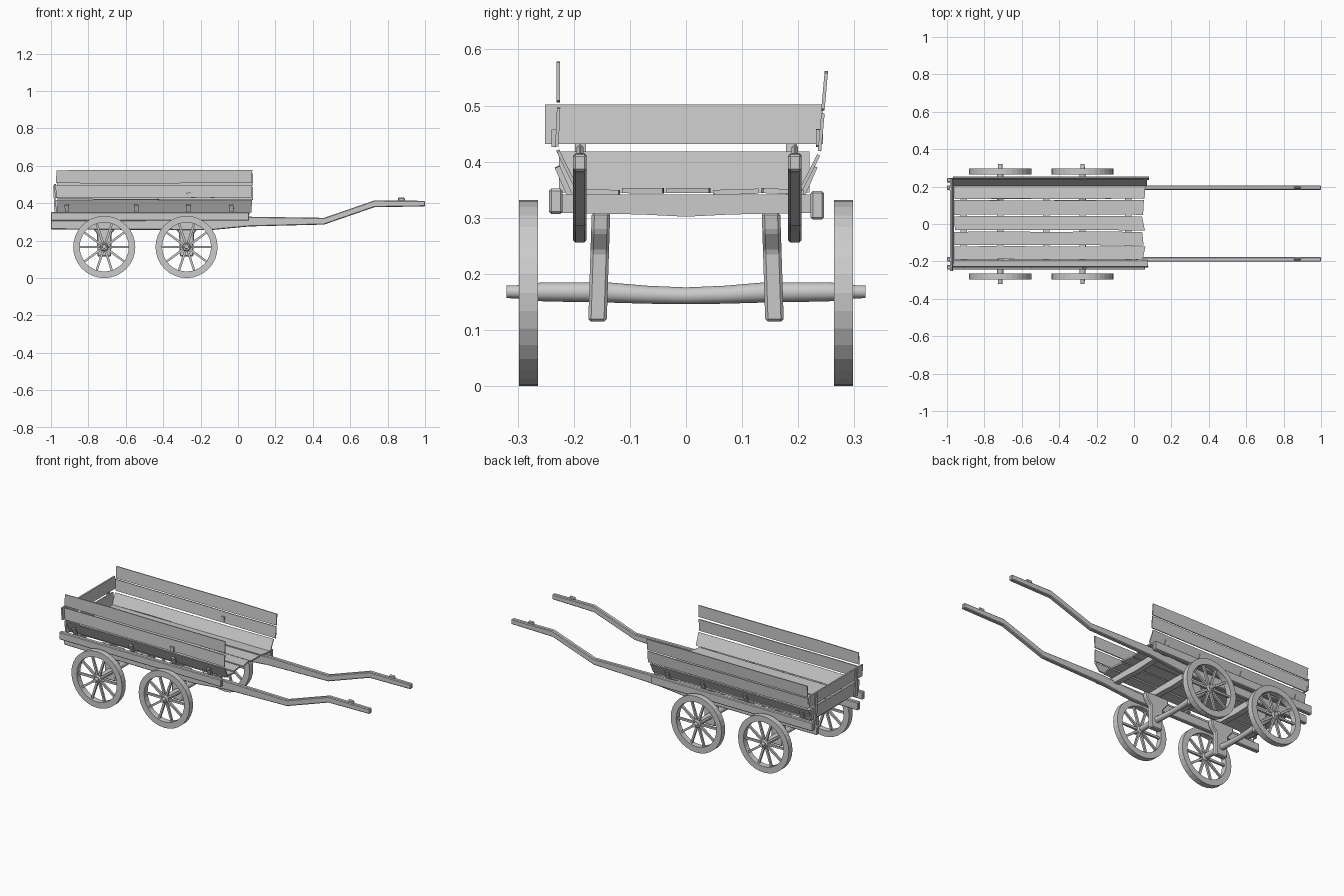
import bpy, bmesh, math, random
from mathutils import Vector, Matrix

if "Cube" in bpy.data.objects:
    bpy.data.objects.remove(bpy.data.objects["Cube"])

random.seed(4)


def finish(bm, name, bevel=0.0, smooth=False):
    bmesh.ops.recalc_face_normals(bm, faces=bm.faces)
    me = bpy.data.meshes.new(name)
    bm.to_mesh(me)
    bm.free()
    ob = bpy.data.objects.new(name, me)
    bpy.context.collection.objects.link(ob)
    if smooth:
        for p in me.polygons:
            p.use_smooth = len(p.vertices) == 4
    if bevel:
        m = ob.modifiers.new("bevel", 'BEVEL')
        m.width, m.segments = bevel, 1
    return ob


def loft(bm, rings, closed=False):
    """Skin a list of equally sized point rings; cap the ends unless closed."""
    vs = [[bm.verts.new(p) for p in r] for r in rings]
    n = len(vs[0])
    pairs = list(zip(vs, vs[1:] + vs[:1])) if closed else list(zip(vs, vs[1:]))
    for a, b in pairs:
        for i in range(n):
            j = (i + 1) % n
            bm.faces.new((a[i], a[j], b[j], b[i]))
    if not closed:
        bm.faces.new(vs[0])
        bm.faces.new(vs[-1])


def box(name, x0, x1, y0, y1, z0, z1, bevel=0.0):
    bm = bmesh.new()
    loft(bm, [[(x, y0, z0), (x, y1, z0), (x, y1, z1), (x, y0, z1)] for x in (x0, x1)])
    return finish(bm, name, bevel)


def board(name, a, b, thick, x0, x1, wear=0.005):
    """Plank along x whose cross-section runs from a to b in the yz plane."""
    a, b = Vector(a), Vector(b)
    d = (b - a).normalized()
    n = Vector((-d.y, d.x)) * thick / 2
    bm = bmesh.new()
    rings = []
    for i in range(5):
        x = x0 + (x1 - x0) * i / 4
        p = a + d * random.uniform(-0.002, 0.002)
        q = b + d * random.uniform(-0.002, 0.002)
        xa, xb = (x + (random.uniform(-wear, wear) if i in (0, 4) else 0) for _ in range(2))
        rings.append([(xa, *(p - n)), (xb, *(q - n)), (xb, *(q + n)), (xa, *(p + n))])
    loft(bm, rings)
    return finish(bm, name)


def turned(name, stations, x, sides=12):
    """Round bar along y from stations (y, centre z, radius)."""
    bm = bmesh.new()
    loft(bm, [[(x + r * math.cos(k * math.tau / sides), y, z + r * math.sin(k * math.tau / sides))
               for k in range(sides)] for y, z, r in stations])
    return finish(bm, name, smooth=True)


def side_profile(name, pts, y0, y1, lean=0.0, bevel=0.0):
    """Extrude an xz outline from y0 to y1; lean shifts y with depth."""
    bm = bmesh.new()
    top = max(p[1] for p in pts)
    loft(bm, [[(x, y + lean * (top - z), z) for x, z in pts] for y in (y0, y1)])
    return finish(bm, name, bevel)


def wheel(name, cx, cy, cz):
    R, r, half, seg, spokes = 0.166, 0.131, 0.0170, 32, 10
    bm = bmesh.new()
    section = [(R, -half), (R, half), (r, half), (r, -half)]
    loft(bm, [[(q * math.cos(t), y, q * math.sin(t)) for q, y in section]
              for t in (k * math.tau / seg for k in range(seg))], closed=True)
    for k in range(spokes):
        rot = Matrix.Rotation((k + 0.5) * math.tau / spokes, 4, 'Y')
        loft(bm, [[rot @ Vector((w * u, w * v, z)) for u, v in ((-1, -1), (1, -1), (1, 1), (-1, 1))]
                  for z, w in ((0.01, 0.0065), (0.134, 0.0055))])
    loft(bm, [[(q * math.cos(k * math.tau / 12), y, q * math.sin(k * math.tau / 12)) for k in range(12)]
              for y, q in ((-0.017, 0.018), (-0.01, 0.023), (0.01, 0.023), (0.017, 0.018))])
    ob = finish(bm, name)
    ob.location = (cx, cy, cz)


AXLES = {"rear": -0.715, "front": -0.275}
SIDES = {"near": -1, "far": 1}

# Wheels, axles and axle brackets
for label, ax in AXLES.items():
    half = [(0.32, 0.168, 0.011), (0.298, 0.168, 0.012), (0.285, 0.168, 0.015),
            (0.25, 0.168, 0.017), (0.14, 0.167, 0.018), (0.07, 0.163, 0.016)]
    turned(label + "_axle", [(-y, z, r) for y, z, r in half] + [(0, 0.161, 0.015)] + half[::-1], ax)
    for side, s in SIDES.items():
        wheel(f"{label}_{side}_wheel", ax, s * 0.281, 0.166)
        outline = [(-0.075, 0.31), (0.075, 0.31), (0.07, 0.275), (0.04, 0.24),
                   (0.036, 0.115), (-0.036, 0.115), (-0.04, 0.24), (-0.07, 0.275)]
        side_profile(f"{label}_{side}_axle_bracket", [(ax + x, z) for x, z in outline],
                     s * 0.135, s * 0.168, s * 0.032, 0.005)

# Long shafts that run under the bed and out to the handles
SHAFT = [(-1.0, 0.26, 0.308), (-0.15, 0.256, 0.312), (0.06, 0.276, 0.328), (0.46, 0.286, 0.322),
         (0.73, 0.379, 0.415), (1.0, 0.383, 0.413)]
outline = [(x, t) for x, b, t in SHAFT] + [(x, b) for x, b, t in SHAFT[::-1]]
for side, y in (("near", -0.189), ("far", 0.194)):
    side_profile(side + "_shaft", outline, y - 0.012, y + 0.012, bevel=0.004)
    box(side + "_handle_peg", 0.855, 0.892, y - 0.006, y + 0.006, 0.41, 0.431, 0.005)

# Outer rails and cross beams under the floor
box("near_rail", -1.0, 0.06, -0.244, -0.220, 0.307, 0.352, 0.004)
box("far_rail", -1.0, 0.06, 0.222, 0.246, 0.297, 0.348, 0.004)
for i, x in enumerate((-0.91, -0.715, -0.47, -0.275, -0.03)):
    bm = bmesh.new()
    loft(bm, [[(x - 0.017, y, b), (x + 0.017, y, b), (x + 0.017, y, 0.342), (x - 0.017, y, 0.342)]
              for y, b in ((-0.226, 0.309), (-0.08, 0.306), (0, 0.302), (0.08, 0.306), (0.226, 0.309))])
    finish(bm, f"cross_beam_{i + 1}")

# Floor planks
for i, (y0, y1) in enumerate(((-0.19, -0.119), (-0.114, -0.041), (-0.033, 0.042), (0.05, 0.128), (0.136, 0.208))):
    board(f"floor_plank_{i + 1}", (y0, 0.347 + random.uniform(-.002, .002)),
          (y1, 0.347 + random.uniform(-.002, .002)), 0.009, -0.965, 0.052, 0.01)

# Side boards, the near side standing straighter than the far side
NEAR = [((-0.195, 0.352), (-0.228, 0.419)), ((-0.230, 0.428), (-0.227, 0.497)), ((-0.228, 0.507), (-0.228, 0.577))]
FAR = [((0.206, 0.352), (0.236, 0.411)), ((0.238, 0.420), (0.244, 0.485)), ((0.244, 0.492), (0.250, 0.560))]
for side, boards in (("near", NEAR), ("far", FAR)):
    for i, (a, b) in enumerate(boards):
        board(f"{side}_side_board_{i + 1}", a, b, 0.006, -0.97, 0.072 if i == 0 else 0.077, 0.004)

# Short stakes holding the side boards to the rails
for side, s in SIDES.items():
    for i, x in enumerate((-0.914, -0.544, -0.265, -0.035)):
        board(f"{side}_stake_{i + 1}", (s * 0.206, 0.338), (s * 0.229, 0.390), 0.010, x - 0.012, x + 0.012, 0.001)
    board(f"{side}_upper_stake", (s * 0.236, 0.428), (s * 0.236, 0.456), 0.008, -0.277, -0.253, 0.001)

# Tail boards at the back
for name, x, y0, y1, z0, z1 in (("lower_tail_board", -0.972, -0.226, 0.220, 0.345, 0.418),
                                ("upper_tail_board", -0.978, -0.251, 0.244, 0.432, 0.502)):
    bm = bmesh.new()
    loft(bm, [[(x, y, z0), (x + 0.009, y, z0), (x + 0.004, y, z1), (x - 0.005, y, z1)] for y in (y0, y1)])
    finish(bm, name)
for side, s in SIDES.items():
    side_profile(side + "_tail_post", [(-0.972, 0.335), (-0.981, 0.335), (-0.988, 0.495), (-0.979, 0.495)],
                 s * 0.178, s * 0.198)
